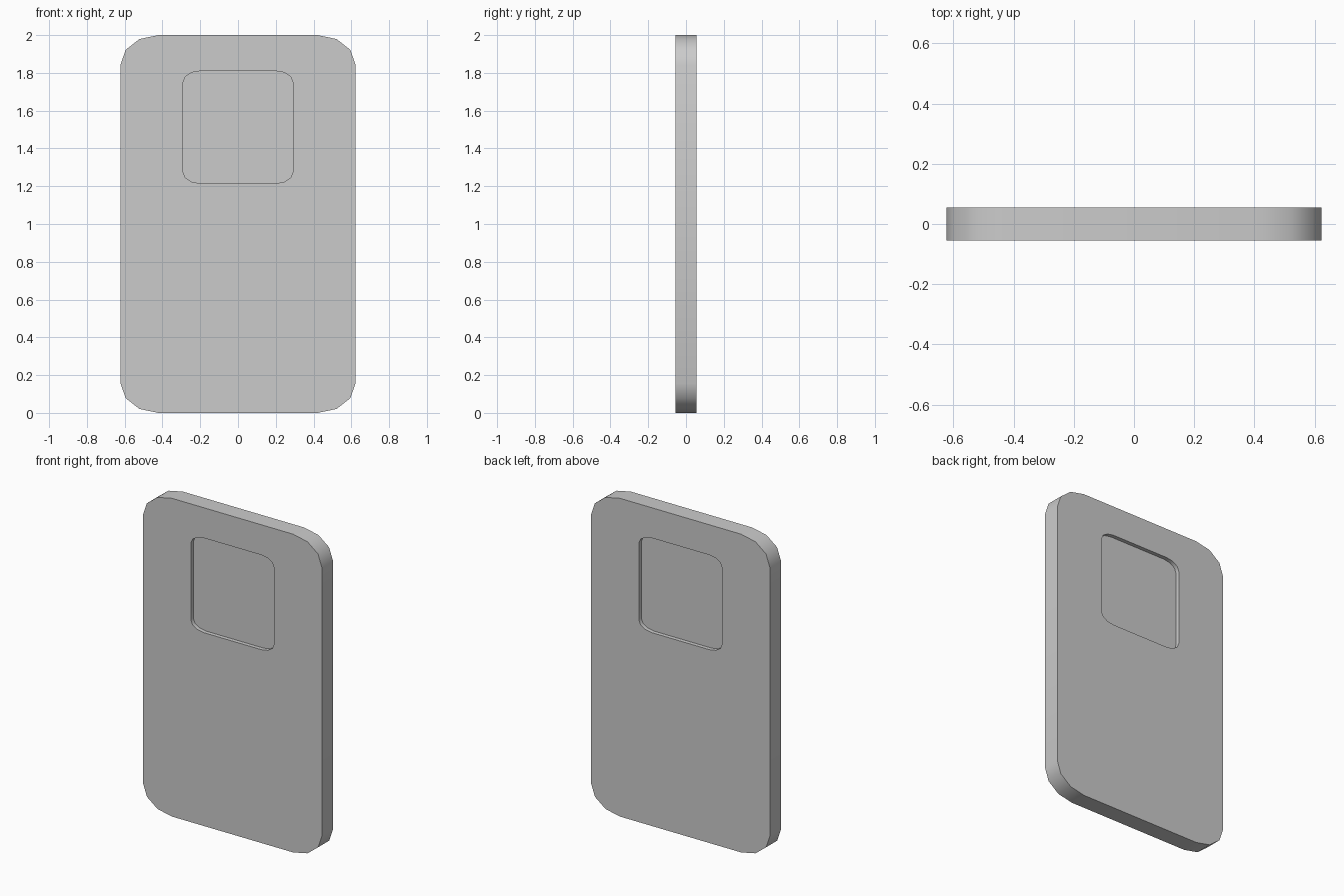
import bpy, bmesh
from math import sin, cos, pi, radians

cube = bpy.data.objects.get("Cube")
if cube:
    bpy.data.objects.remove(cube, do_unlink=True)

THICK = 0.11
DEPTH = 0.025
STEPS = 3      # segments per rounded corner

grey = bpy.data.materials.new("plain grey")
grey.use_nodes = True
colour = (0.6, 0.6, 0.6, 1)
grey.diffuse_color = colour
grey.node_tree.nodes["Principled BSDF"].inputs["Base Color"].default_value = colour


def ring(bm, y, half_w, z_low, z_high, rx, rz):
    """Rounded rectangle of vertices in the plane at y."""
    mid, half_h = (z_low + z_high) / 2, (z_high - z_low) / 2
    verts = []
    for quarter, (sx, sz) in enumerate([(1, 1), (-1, 1), (-1, -1), (1, -1)]):
        for i in range(STEPS + 1):
            a = (quarter + i / STEPS) * pi / 2
            x = sx * (half_w - rx) + rx * cos(a)
            z = mid + sz * (half_h - rz) + rz * sin(a)
            verts.append(bm.verts.new((x, y, z)))
    return verts


body_shape = (0.622, 0, 2, 0.2, 0.157)
recess_shape = (0.29, 1.215, 1.81, 0.09, 0.058)
front, back = -THICK / 2, THICK / 2

# Slab with a shallow rounded recess on the front and on the back
bm = bmesh.new()
rings = [ring(bm, y, *shape) for y, shape in (
    (front + DEPTH, recess_shape), (front, recess_shape), (front, body_shape),
    (back, body_shape), (back, recess_shape), (back - DEPTH, recess_shape))]
for a, b in zip(rings, rings[1:]):
    for i in range(len(a)):
        j = (i + 1) % len(a)
        bm.faces.new((a[i], a[j], b[j], b[i]))
bm.faces.new(rings[0])
bm.faces.new(rings[-1])
bmesh.ops.recalc_face_normals(bm, faces=bm.faces)

mesh = bpy.data.meshes.new("recessed_slab")
bm.to_mesh(mesh)
bm.free()
mesh.materials.append(grey)
slab = bpy.data.objects.new("recessed_slab", mesh)
bpy.context.collection.objects.link(slab)

# Smooth the rounded corners, keep the rims sharp
bpy.ops.object.select_all(action="DESELECT")
slab.select_set(True)
bpy.context.view_layer.objects.active = slab
bpy.ops.object.shade_smooth_by_angle(angle=radians(42))
